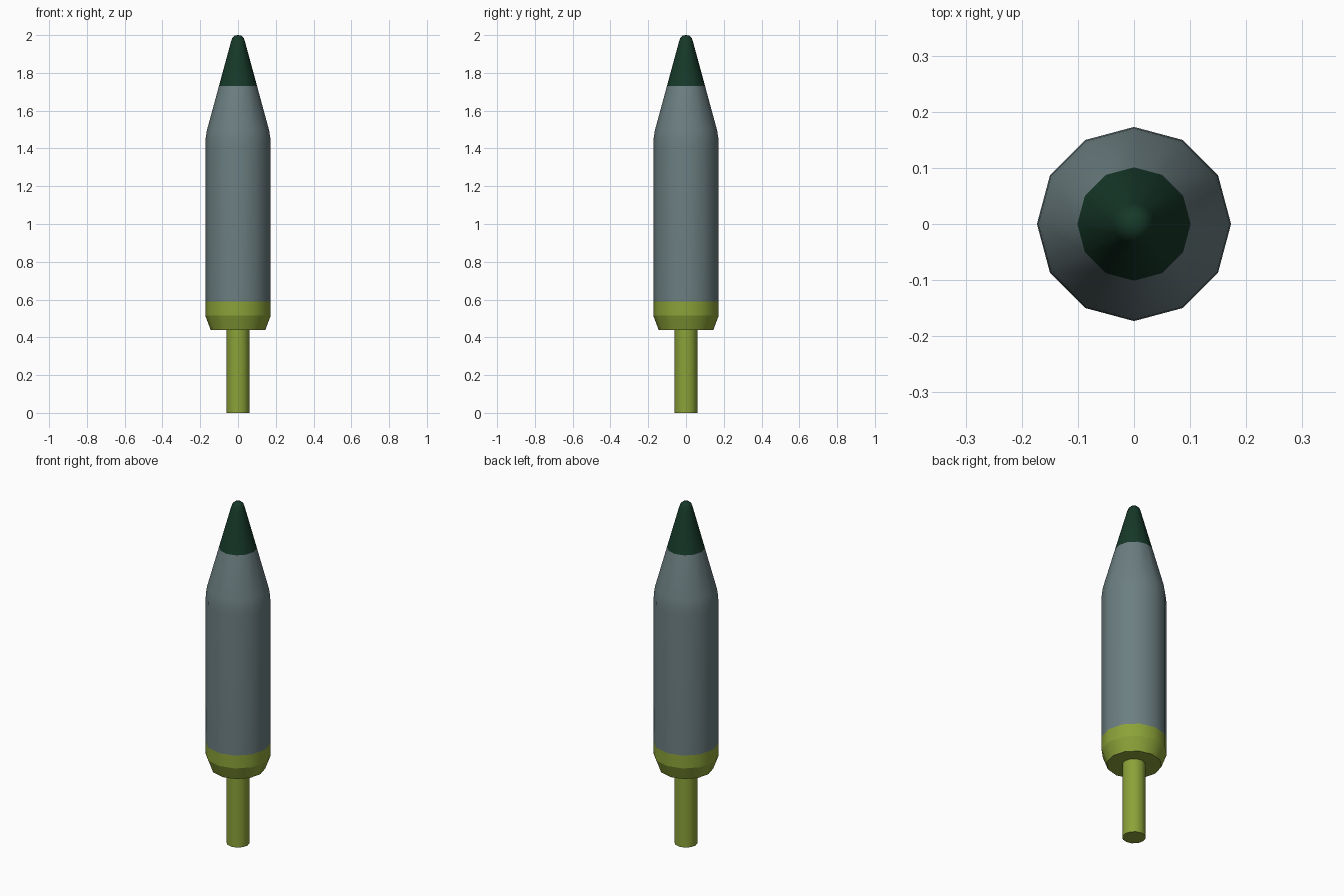
import bpy, bmesh
from math import cos, sin, tau

if "Cube" in bpy.data.objects:
    bpy.data.objects.remove(bpy.data.objects["Cube"])

SIDES = 12


def material(name, rgb):
    mat = bpy.data.materials.new(name)
    mat.diffuse_color = (*rgb, 1)
    mat.use_nodes = True
    mat.node_tree.nodes["Principled BSDF"].inputs["Base Color"].default_value = mat.diffuse_color
    return mat


def lathe(name, profile, mat, sharp=()):
    """Spin (radius, z) points round z; rings at the sharp heights keep a crease."""
    bm = bmesh.new()
    rings = []
    for r, z in profile:
        n = SIDES if r > 0 else 1
        rings.append([bm.verts.new((r * cos(tau * i / SIDES), r * sin(tau * i / SIDES), z))
                      for i in range(n)])
    for a, b in zip(rings, rings[1:]):
        for i in range(SIDES):
            j = (i + 1) % SIDES
            if len(a) == 1:
                f = (a[0], b[j], b[i])
            elif len(b) == 1:
                f = (a[i], a[j], b[0])
            else:
                f = (a[i], a[j], b[j], b[i])
            bm.faces.new(f).smooth = True
    for e in bm.edges:
        z0, z1 = (v.co.z for v in e.verts)
        flat_ring = abs(z0 - z1) < 1e-5 and all(v.co.xy.length > 1e-4 for v in e.verts)
        if flat_ring and any(abs(z0 - s) < 1e-4 for s in sharp):
            e.smooth = False
    mesh = bpy.data.meshes.new(name)
    bm.to_mesh(mesh)
    bm.free()
    mesh.materials.append(mat)
    obj = bpy.data.objects.new(name, mesh)
    bpy.context.collection.objects.link(obj)
    return obj


olive = material("olive", (0.26, 0.36, 0.04))
grey = material("slate_grey", (0.15, 0.21, 0.22))
green = material("dark_green", (0.008, 0.04, 0.022))

# Thin stem at the bottom
lathe("stem", [(0, 0), (0.062, 0), (0.062, 0.44)], olive, sharp=[0])

# Chamfered band closing the bottom of the body
lathe("base_band", [(0, 0.44), (0.145, 0.44), (0.173, 0.515), (0.173, 0.59)],
      olive, sharp=[0.44, 0.515])

# Cylindrical body with a softly rounded shoulder
lathe("body", [(0.173, 0.59), (0.173, 1.41), (0.171, 1.455), (0.165, 1.495), (0.101, 1.73)], grey)

# Pointed nose with a rounded tip
lathe("nose_tip", [(0.101, 1.73), (0.037, 1.965), (0.030, 1.985), (0.017, 1.997), (0, 2.0)], green)
